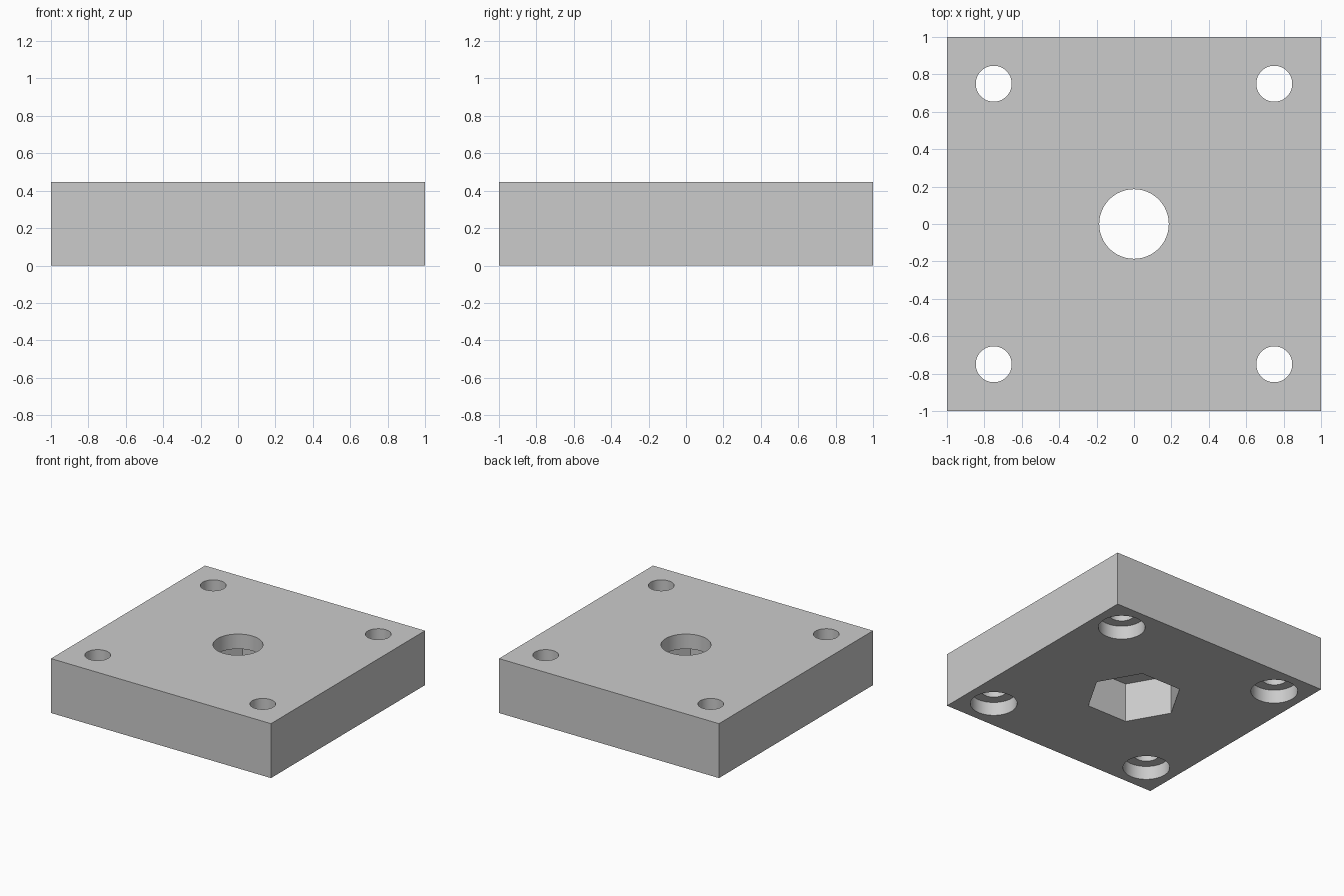
import bpy
import math

cube = bpy.data.objects.get("Cube")
if cube:
    bpy.data.objects.remove(cube, do_unlink=True)

HEIGHT = 0.447
HOLE_OFFSET = 0.75
OVERSHOOT = 0.1

# Single grey finish
grey = bpy.data.materials.new("plain_grey")
grey.use_nodes = True
grey.diffuse_color = (0.6, 0.6, 0.6, 1)
grey.node_tree.nodes["Principled BSDF"].inputs["Base Color"].default_value = (0.6, 0.6, 0.6, 1)

# Square block
bpy.ops.mesh.primitive_cube_add(size=2, location=(0, 0, HEIGHT / 2))
plate = bpy.context.object
plate.name = plate.data.name = "mounting_plate"
plate.scale.z = HEIGHT / 2
bpy.ops.object.transform_apply(location=True, rotation=False, scale=True)
plate.data.materials.append(grey)


def bore(x, y, radius, top, sides=64, turn=0.0):
    """Cut a prism upward from below the plate to the given height."""
    depth = top + OVERSHOOT
    bpy.ops.mesh.primitive_cylinder_add(
        vertices=sides, radius=radius, depth=depth,
        location=(x, y, top - depth / 2), rotation=(0, 0, turn))
    cutter = bpy.context.object
    cutter.hide_render = True
    cutter.data.materials.append(grey)
    cut = plate.modifiers.new("bore", "BOOLEAN")
    cut.operation = "DIFFERENCE"
    cut.solver = "EXACT"
    cut.object = cutter
    bpy.context.view_layer.objects.active = plate
    bpy.ops.object.modifier_apply(modifier=cut.name)
    bpy.data.objects.remove(cutter, do_unlink=True)


through = HEIGHT + OVERSHOOT

# Central hole with a hexagonal nut pocket underneath, corners along x
bore(0, 0, 0.186, through)
bore(0, 0, 0.365, 0.325, sides=6, turn=math.radians(30))

# Corner screw holes, counterbored underneath
for sx in (-1, 1):
    for sy in (-1, 1):
        bore(sx * HOLE_OFFSET, sy * HOLE_OFFSET, 0.096, through)
        bore(sx * HOLE_OFFSET, sy * HOLE_OFFSET, 0.176, 0.112)

# Smooth bore walls, crisp rims
bpy.ops.object.select_all(action="DESELECT")
plate.select_set(True)
bpy.context.view_layer.objects.active = plate
bpy.ops.object.shade_smooth_by_angle(angle=math.radians(30))
